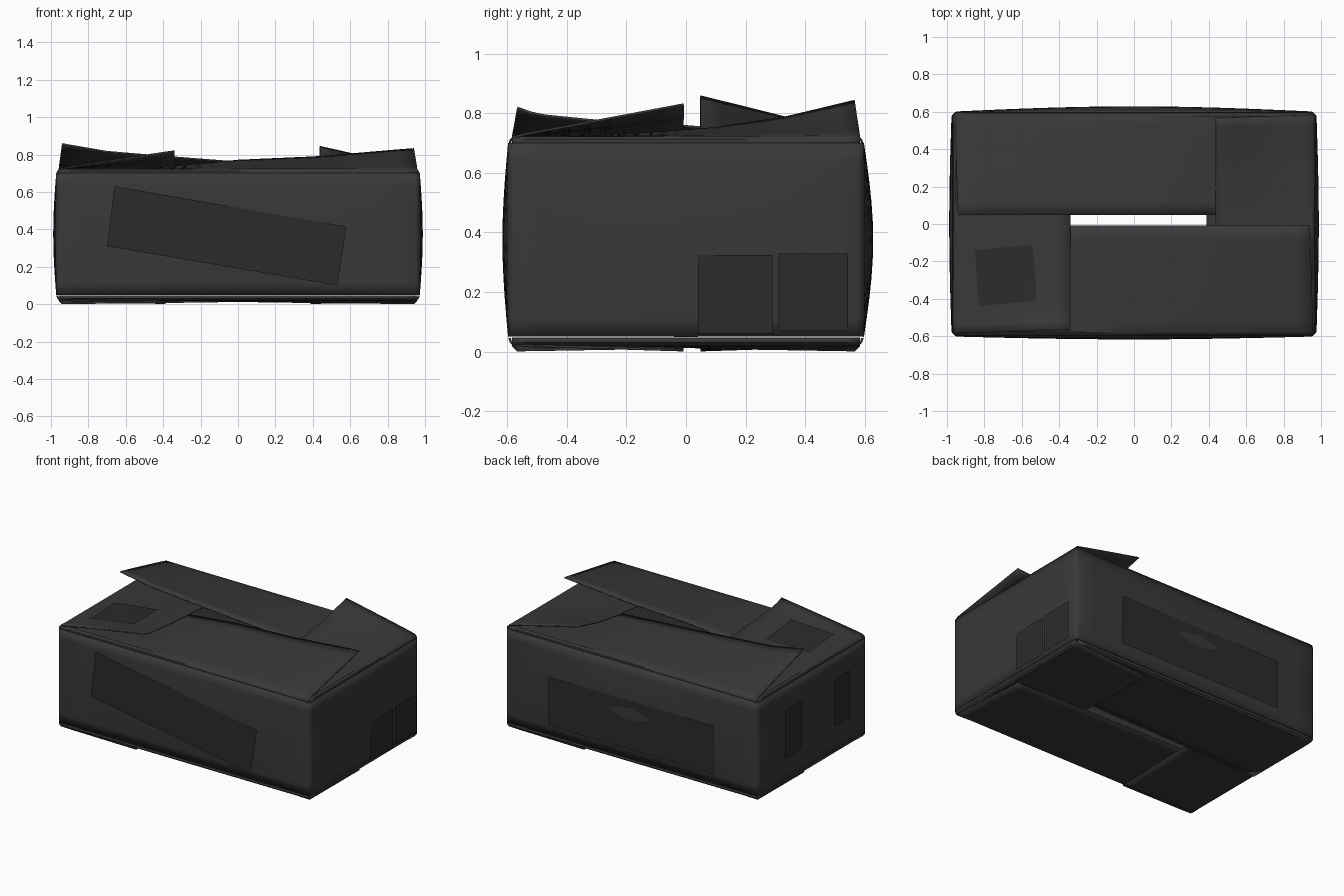
import bpy, bmesh
from math import sin, cos, pi

if "Cube" in bpy.data.objects:
    bpy.data.objects.remove(bpy.data.objects["Cube"])


def material(name, v):
    m = bpy.data.materials.new(name)
    m.diffuse_color = (v, v, v, 1)
    m.use_nodes = True
    m.node_tree.nodes["Principled BSDF"].inputs["Base Color"].default_value = m.diffuse_color
    return m


CARD = material("card", 0.04)
LABEL = material("label", 0.024)


def make(name, verts, faces, mat, thick=0.0):
    me = bpy.data.meshes.new(name)
    me.from_pydata(verts, [], faces)
    me.materials.append(mat)
    ob = bpy.data.objects.new(name, me)
    bpy.context.collection.objects.link(ob)
    bpy.context.view_layer.objects.active = ob
    ob.select_set(True)
    if thick:
        s = ob.modifiers.new("thickness", 'SOLIDIFY')
        s.thickness = thick
        s.offset = 0
        bpy.ops.object.shade_smooth_by_angle(angle=0.6)
    ob.select_set(False)
    return ob


def grid_faces(rows, cols, wrap=False):
    return [(r * cols + c, r * cols + (c + 1) % cols,
             (r + 1) * cols + (c + 1) % cols, (r + 1) * cols + c)
            for r in range(rows - 1) for c in range(cols if wrap else cols - 1)]


def interp(pts, a):
    for (a0, z0), (a1, z1) in zip(pts, pts[1:]):
        if a <= a1:
            return z0 + (z1 - z0) * (a - a0) / (a1 - a0)
    return pts[-1][1]


# Bulging walls: rounded rectangle ring lofted upwards
HX, HY, R = 0.967, 0.593, 0.018
BOTTOM, TOP = 0.022, 0.72


def wall_ring(z):
    k = sin(pi * (z - 0.05) / 0.65)
    pts = []
    for i in range(4):
        half = HX - R if i % 2 == 0 else HY - R
        side = HY if i % 2 == 0 else HX
        bulge = (0.015, 0.012, 0.027, 0.012)[i] * k
        for j in range(17):
            t = -1 + j / 8
            a, d = half * t, side + bulge * cos(pi * t / 2) + 0.004 * k
            pts.append([(a, -d, z), (d, a, z), (-a, d, z), (-d, -a, z)][i])
        sx, sy = ((1, -1), (1, 1), (-1, 1), (-1, -1))[i]
        for j in (1, 2):
            ang = -pi / 2 + i * pi / 2 + j * pi / 6
            pts.append((sx * (HX - R) + R * cos(ang), sy * (HY - R) + R * sin(ang), z))
    return pts


levels = [0.05 + 0.65 * i / 10 for i in range(11)]
rings = [wall_ring(z) for z in levels]
make("box_walls", [p for r in rings for p in r],
     grid_faces(len(rings), len(rings[0]), True), CARD, 0.01)

# Flaps: side placement, half length, depth, free-edge heights along the hinge
PLACE = {
    "front": lambda a, d: (a, -HY + d),
    "back": lambda a, d: (a, HY - d),
    "left": lambda a, d: (-HX + d, a),
    "right": lambda a, d: (HX - d, a),
}
TOP_FLAPS = {
    "front": (HX, 0.585, [(-0.97, 0.70), (-0.6, 0.712), (-0.34, 0.735), (0, 0.768), (0.43, 0.787), (0.93, 0.83)]),
    "back": (HX, 0.545, [(-0.96, 0.86), (-0.7, 0.815), (-0.4, 0.79), (-0.08, 0.765), (0.2, 0.747), (0.43, 0.73), (0.97, 0.70)]),
    "left": (HY, 0.628, [(-0.57, 0.82), (-0.5, 0.795), (-0.3, 0.775), (0, 0.757), (0.3, 0.73), (0.6, 0.70)]),
    "right": (HY, 0.53, [(-0.6, 0.70), (-0.3, 0.722), (-0.1, 0.735), (0.1, 0.75), (0.33, 0.785), (0.58, 0.845)]),
}


def low_edge(side, half):
    # Bottom flaps use the same overlap order with nearly flat edges
    s = 1 if side in ("front", "right") else -1
    pts = [(-half, 0.016), (-half * 0.3, -0.002), (half * 0.4, -0.012), (half, -0.018)]
    return [(a, BOTTOM + z) for a, z in pts] if s > 0 else \
           [(-a, BOTTOM + z) for a, z in reversed(pts)]


def flap(name, side, half, depth, edge, hinge, up):
    verts, cols = [], 25
    rows = [(0, -0.024), (0.004, -0.010), (0.016, -0.001)] + [(depth * i / 8, 0) for i in range(1, 9)]
    for d, dz in rows:
        v = d / depth
        for c in range(cols):
            a = (-1 + 2 * c / (cols - 1)) * (half - 0.008 - 0.018 * v)
            z = hinge + dz * up + (interp(edge, a) - hinge) * v
            verts.append((*PLACE[side](a, d), z))
    make(name, verts, grid_faces(len(rows), cols), CARD, 0.008)


for side, (half, depth, edge) in TOP_FLAPS.items():
    flap("top_flap_" + side, side, half, depth, edge, TOP, 1)
    d = depth if half == HX else 0.58
    flap("bottom_flap_" + side, side, half, d, low_edge(side, half), BOTTOM, -1)


# Stuck-on labels, just clear of the walls
def label(name, pts):
    make(name, pts, [(0, 1, 2, 3)], LABEL)


label("front_label", [(x, -0.62, z) for x, z in
                      ((-0.70, 0.31), (0.53, 0.10), (0.58, 0.415), (-0.66, 0.63))])
label("back_label", [(x, 0.628, z) for x, z in
                     ((0.62, 0.13), (-0.65, 0.13), (-0.65, 0.47), (0.62, 0.47))])
for n, (y0, y1, z0, z1) in enumerate(((0.04, 0.29, 0.06, 0.325), (0.31, 0.545, 0.07, 0.33))):
    label(f"right_label_{n}", [(0.992, y, z) for y, z in ((y0, z0), (y1, z0), (y1, z1), (y0, z1))])
for n, (y0, y1, z0, z1) in enumerate(((0.15, 0.33, 0.22, 0.55), (-0.38, -0.21, 0.23, 0.56))):
    label(f"left_label_{n}", [(-0.995, y, z) for y, z in ((y1, z0), (y0, z0), (y0, z1), (y1, z1))])

# Label on the left top flap follows its slope
verts, n = [], 9
corners = ((-0.83, -0.44), (-0.52, -0.41), (-0.85, -0.14), (-0.54, -0.11))
for i in range(n):
    for j in range(n):
        u, v = j / (n - 1), i / (n - 1)
        x, y = [(1 - v) * ((1 - u) * corners[0][k] + u * corners[1][k])
                + v * ((1 - u) * corners[2][k] + u * corners[3][k]) for k in (0, 1)]
        z = TOP + (interp(TOP_FLAPS["left"][2], y) - TOP) * (x + HX) / 0.628
        verts.append((x, y, z + 0.01))
make("top_label", verts, grid_faces(n, n), LABEL)
